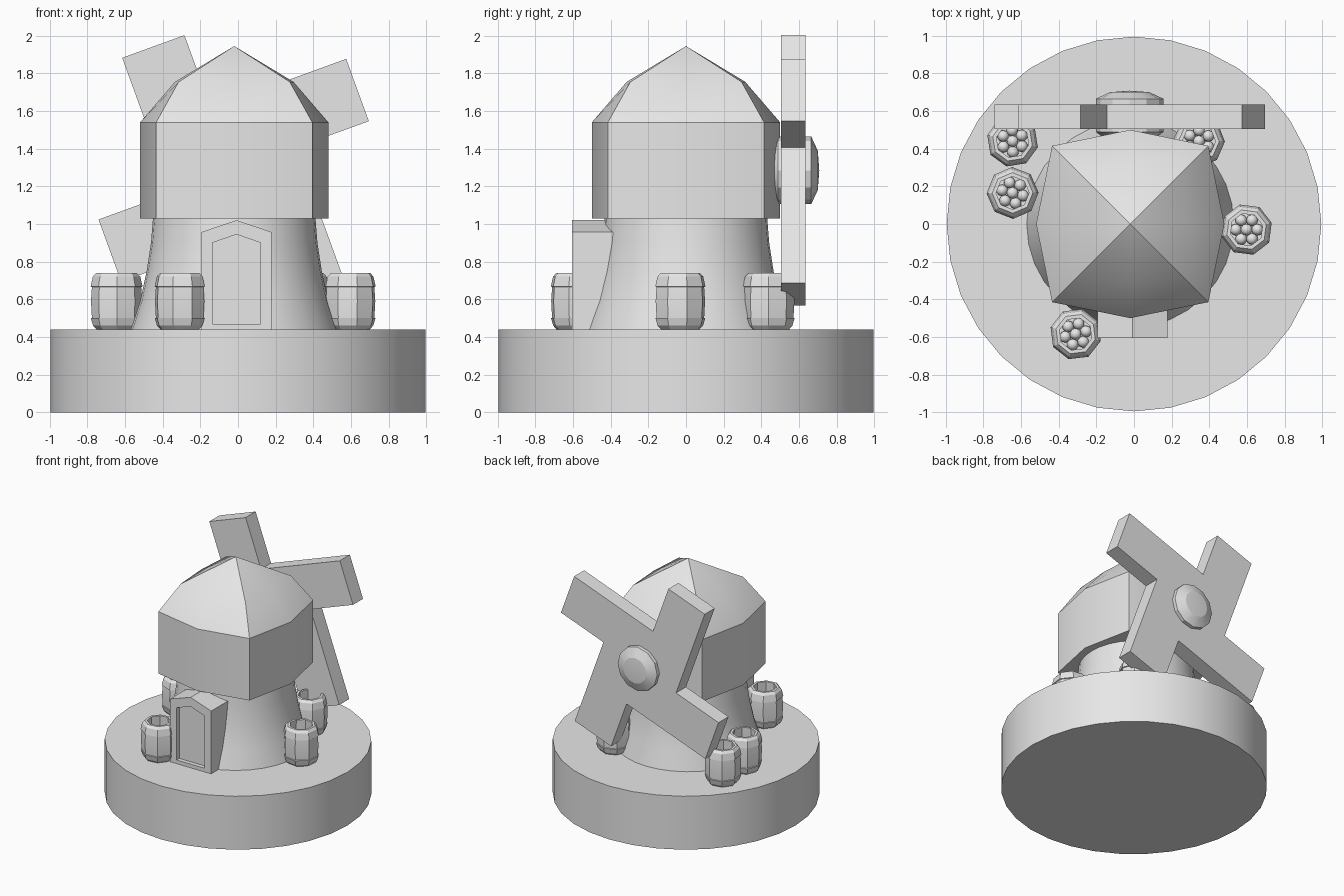
import bpy
import bmesh
from math import sin, cos, pi, radians
from mathutils import Matrix, Vector

if "Cube" in bpy.data.objects:
    bpy.data.objects.remove(bpy.data.objects["Cube"])

grey = bpy.data.materials.new("plain_grey")
grey.use_nodes = True
grey.diffuse_color = (0.8, 0.8, 0.8, 1)
grey.node_tree.nodes["Principled BSDF"].inputs["Base Color"].default_value = (0.8, 0.8, 0.8, 1)

CX = -0.02       # tower axis
GROUND = 0.44    # top of the base


def finish(bm, name, smooth=30):
    """Turn a bmesh into a named object; smooth gives the sharp-edge angle."""
    bmesh.ops.recalc_face_normals(bm, faces=bm.faces)
    mesh = bpy.data.meshes.new(name)
    bm.to_mesh(mesh)
    bm.free()
    mesh.materials.append(grey)
    obj = bpy.data.objects.new(name, mesh)
    bpy.context.collection.objects.link(obj)
    if smooth:
        bpy.ops.object.select_all(action='DESELECT')
        obj.select_set(True)
        bpy.context.view_layer.objects.active = obj
        bpy.ops.object.shade_smooth_by_angle(angle=radians(smooth))
    return obj


def loft(rings, apex=None, cap_end=True):
    """Skin a stack of point rings, capping the first and closing the last."""
    bm = bmesh.new()
    loops = [[bm.verts.new(p) for p in ring] for ring in rings]
    n = len(loops[0])
    for a, b in zip(loops, loops[1:]):
        for i in range(n):
            j = (i + 1) % n
            bm.faces.new((a[i], a[j], b[j], b[i]))
    bm.faces.new(loops[0])
    if apex:
        tip = bm.verts.new(apex)
        for i in range(n):
            bm.faces.new((loops[-1][i], loops[-1][(i + 1) % n], tip))
    elif cap_end:
        bm.faces.new(loops[-1])
    return bm


def circle(r, z, sides, turn=0.0):
    return [(r * cos(2 * pi * i / sides + turn), r * sin(2 * pi * i / sides + turn), z)
            for i in range(sides)]


def lathe(profile, sides, turn=0.0, apex=None):
    return loft([circle(r, z, sides, turn) for r, z in profile], apex)


# Round base
base = lathe([(0.995, 0), (0.995, GROUND)], 32)
finish(base, "base")

# Flared tower
tower = lathe([(0.555, GROUND - 0.02), (0.55, GROUND), (0.5, 0.59), (0.465, 0.75),
               (0.442, 0.9), (0.43, 1.05)], 32)
bmesh.ops.translate(tower, verts=tower.verts, vec=(CX, 0, 0))
finish(tower, "tower")


# Bowed square head with a bent pyramid roof
def bowed_square(corner, middle, z):
    ring = []
    for k in range(4):
        for r, a in ((middle, k * pi / 2), (corner * 2 ** 0.5, k * pi / 2 + pi / 4)):
            ring.append((CX + r * cos(a), r * sin(a), z))
    return ring


head = loft([bowed_square(0.415, 0.5, 1.03), bowed_square(0.415, 0.5, 1.54),
             bowed_square(0.295, 0.315, 1.755)], apex=(CX, 0, 1.945))
finish(head, "head_and_roof")


# Door porch with a recessed door
def gable(half, low, eave, peak, y):
    x = -0.008
    return [(x - half, y, low), (x + half, y, low), (x + half, y, eave),
            (x, y, peak), (x - half, y, eave)]


porch = loft([gable(0.187, GROUND, 0.957, 1.02, -0.25),
              gable(0.187, GROUND, 0.957, 1.02, -0.605),
              gable(0.128, 0.47, 0.9, 0.945, -0.605),
              gable(0.128, 0.47, 0.9, 0.945, -0.57)])
finish(porch, "door_porch", smooth=0)

# Sails: four offset boards in a pinwheel
HUB = Vector((CX - 0.003, 0, 1.285))
for k in range(4):
    sail = bmesh.new()
    bmesh.ops.create_cube(sail, size=1)
    bmesh.ops.scale(sail, verts=sail.verts, vec=(0.352, 0.13, 0.764))
    bmesh.ops.translate(sail, verts=sail.verts, vec=(-0.176, 0.57, 0.382))
    spin = Matrix.Rotation(radians(-20) + k * pi / 2, 4, 'Y')
    sail.transform(Matrix.Translation(HUB) @ spin)
    finish(sail, f"sail_{k + 1}", smooth=0)

# Hub: domed disc lying along the y axis
hub = lathe([(0.13, 0.45), (0.18, 0.49), (0.18, 0.665), (0.105, 0.7)], 12, apex=(0, 0, 0.708))
hub.transform(Matrix.Translation(HUB) @ Matrix.Rotation(-pi / 2, 4, 'X'))
finish(hub, "sail_hub", smooth=20)

# Open barrels holding small fruit
BARREL = [(0.105, 0), (0.125, 0.02), (0.137, 0.06), (0.131, 0.062), (0.136, 0.15),
          (0.131, 0.225), (0.138, 0.228), (0.126, 0.28), (0.108, 0.3),
          (0.088, 0.3), (0.092, 0.18)]
SPOTS = [(-0.645, 0.44), (-0.645, 0.165), (0.598, -0.03), (-0.31, -0.585), (0.345, 0.44)]
for n, (x, y) in enumerate(SPOTS, 1):
    turn = 0.3 + n * 0.25
    barrel = lathe(BARREL, 8, turn)
    bmesh.ops.translate(barrel, verts=barrel.verts, vec=(x, y, GROUND))
    finish(barrel, f"barrel_{n}", smooth=20)
    fruit = bmesh.new()
    for k in range(7):
        r = 0.057 if k else 0
        spot = Vector((x + r * cos(k * pi / 3 + turn), y + r * sin(k * pi / 3 + turn),
                       GROUND + 0.2 + (0 if k else 0.012)))
        bmesh.ops.create_icosphere(fruit, subdivisions=2, radius=0.031,
                                   matrix=Matrix.Translation(spot))
    finish(fruit, f"barrel_fruit_{n}", smooth=40)
